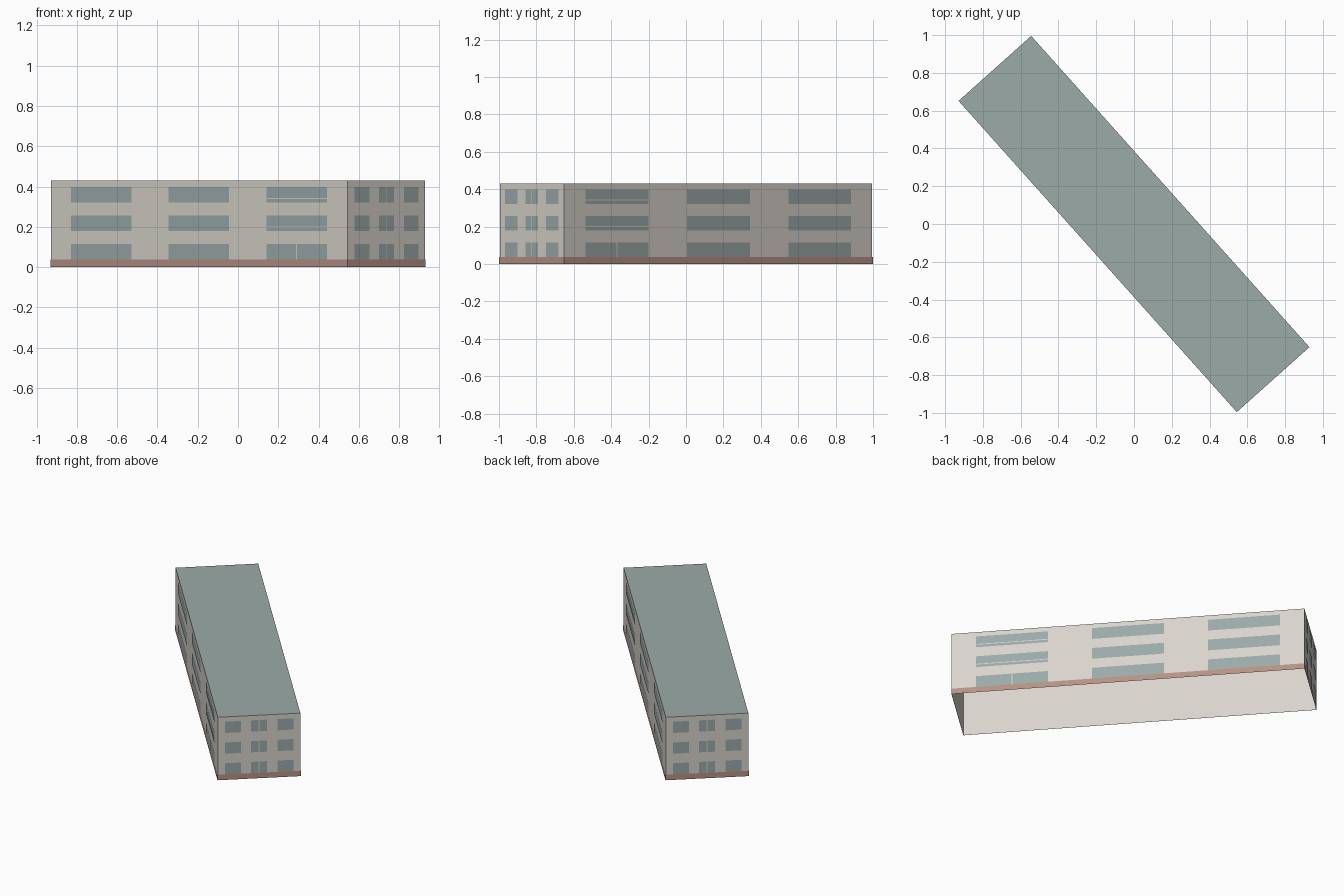
import bpy
import bmesh
from math import radians
from mathutils import Matrix, Vector

cube = bpy.data.objects.get("Cube")
if cube:
    bpy.data.objects.remove(cube, do_unlink=True)

LENGTH, WIDTH, HEIGHT = 2.21, 0.516, 0.43
PLINTH_TOP = 0.037
OFFSET = 0.002
GAP = 0.005
TURN = Matrix.Rotation(radians(-48.2), 4, "Z")


def linear(c):
    c /= 255
    return c / 12.92 if c <= 0.04045 else ((c + 0.055) / 1.055) ** 2.4


def material(name, *rgb):
    mat = bpy.data.materials.new(name)
    mat.use_nodes = True
    colour = (*[linear(c) for c in rgb], 1)
    mat.diffuse_color = colour
    bsdf = mat.node_tree.nodes["Principled BSDF"]
    bsdf.inputs["Base Color"].default_value = colour
    bsdf.inputs["Roughness"].default_value = 0.9
    return mat


plaster = material("pale plaster", 217, 211, 203)
glass = material("grey blue glass", 156, 170, 170)
brick = material("brick plinth", 182, 146, 132)
roofing = material("grey green roof", 156, 171, 168)


def finish(name, bm, *mats):
    bm.transform(TURN)
    mesh = bpy.data.meshes.new(name)
    bm.to_mesh(mesh)
    bm.free()
    for mat in mats:
        mesh.materials.append(mat)
    obj = bpy.data.objects.new(name, mesh)
    bpy.context.collection.objects.link(obj)
    return obj


def panel(bm, normal, span, low, high, out=OFFSET):
    """Upright plate on the wall facing normal; span is measured from its middle."""
    along = Vector((-normal.y, normal.x, 0))
    depth = (LENGTH if normal.x else WIDTH) / 2 + out
    base = normal * depth
    corners = [(span[0], low), (span[1], low), (span[1], high), (span[0], high)]
    bm.faces.new([bm.verts.new(base + along * s + Vector((0, 0, z)))
                  for s, z in corners])


# Building shell, open underneath, with a flat roof
bm = bmesh.new()
bmesh.ops.create_cube(bm, size=1)
bm.transform(Matrix.Translation((0, 0, HEIGHT / 2))
             @ Matrix.Diagonal((LENGTH, WIDTH, HEIGHT, 1)))
bm.faces.ensure_lookup_table()
floor = [f for f in bm.faces if f.normal.z < -0.5]
bmesh.ops.delete(bm, geom=floor, context="FACES_ONLY")
for face in bm.faces:
    face.material_index = int(face.normal.z > 0.5)
finish("building_shell", bm, plaster, roofing)

WALLS = {
    "long_front": Vector((0, -1, 0)),
    "long_back": Vector((0, 1, 0)),
    "end_right": Vector((1, 0, 0)),
    "end_left": Vector((-1, 0, 0)),
}

# Brick plinth around the foot of the walls
bm = bmesh.new()
for normal in WALLS.values():
    half = (WIDTH if normal.x else LENGTH) / 2 + OFFSET
    panel(bm, normal, (-half, half), 0, PLINTH_TOP)
finish("plinth", bm, brick)

# Three storeys of three windows on every wall
for name, normal in WALLS.items():
    bm = bmesh.new()
    is_end = bool(normal.x)
    wall = WIDTH if is_end else LENGTH
    half = wall * (0.096 if is_end else 0.102)
    spacing = wall * (0.318 if is_end else 0.329)
    for column in (-1, 0, 1):
        middle = column * spacing
        left, right = middle - half, middle + half
        # The long-wall column nearest the right end has transoms
        barred = not is_end and column == -normal.y
        for storey in range(3):
            low = PLINTH_TOP + storey * 0.142
            high = low + 0.077
            if barred and storey:
                bar = low + 0.018
                panel(bm, normal, (left, right), low, bar)
                panel(bm, normal, (left, right), bar + GAP, high)
            elif barred or (is_end and column == 0):
                panel(bm, normal, (left, middle - GAP / 2), low, high)
                panel(bm, normal, (middle + GAP / 2, right), low, high)
            else:
                panel(bm, normal, (left, right), low, high)
    finish(name + "_windows", bm, glass)
